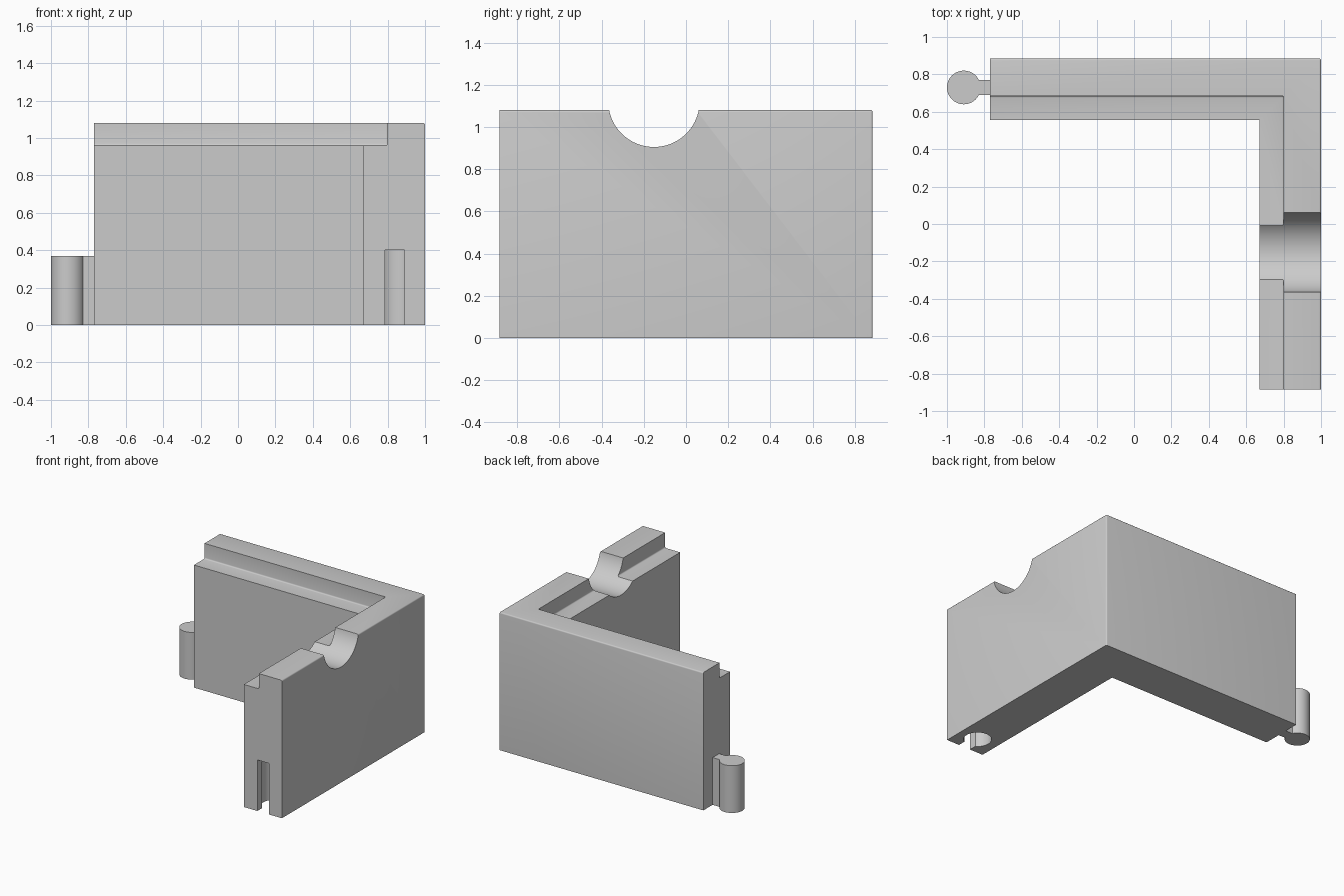
import bpy, bmesh, math
from mathutils import Vector

if "Cube" in bpy.data.objects:
    bpy.data.objects.remove(bpy.data.objects["Cube"])

grey = bpy.data.materials.new("plain grey")
grey.diffuse_color = (0.6, 0.6, 0.6, 1)
grey.use_nodes = True
grey.node_tree.nodes["Principled BSDF"].inputs["Base Color"].default_value = grey.diffuse_color

X0, X1, Y0, Y1 = -0.77, 1.0, -0.885, 0.885      # wall extents
TOP, LEDGE, LIP, THICK = 1.08, 0.96, 0.2, 0.33  # wall section


def finish(name, bm):
    bmesh.ops.recalc_face_normals(bm, faces=bm.faces)
    me = bpy.data.meshes.new(name)
    bm.to_mesh(me)
    bm.free()
    me.materials.append(grey)
    ob = bpy.data.objects.new(name, me)
    bpy.context.collection.objects.link(ob)
    return ob


def prism(name, outline, direction):
    """Extrude a closed outline of 3D points along a direction."""
    bm = bmesh.new()
    face = bm.faces.new([bm.verts.new(p) for p in outline])
    ext = bmesh.ops.extrude_face_region(bm, geom=[face])
    bmesh.ops.translate(bm, vec=direction,
                        verts=[v for v in ext["geom"] if isinstance(v, bmesh.types.BMVert)])
    return finish(name, bm)


def keyhole(cx, cy, r, half, reach, n=48):
    """Round head with a straight neck leading along +x, as a 2D outline."""
    a0 = math.asin(half / r)
    pts = [(cx + r * math.cos(a), cy + r * math.sin(a))
           for a in (a0 + (2 * math.pi - 2 * a0) * i / n for i in range(n + 1))]
    return pts + [(cx + reach, cy - half), (cx + reach, cy + half)]


# Corner wall: stepped section swept round the mitred corner
section = [(0, 0), (0, TOP), (LIP, TOP), (LIP, LEDGE), (THICK, LEDGE), (THICK, 0)]
bm = bmesh.new()
rings = [[bm.verts.new(p) for p in ring] for ring in (
    [(X0, Y1 - d, z) for d, z in section],
    [(X1 - d, Y1 - d, z) for d, z in section],
    [(X1 - d, Y0, z) for d, z in section])]
for a, b in zip(rings, rings[1:]):
    for i in range(6):
        j = (i + 1) % 6
        bm.faces.new((a[i], a[j], b[j], b[i]))
bm.faces.new(rings[0])
bm.faces.new(rings[2])
bmesh.ops.recalc_face_normals(bm, faces=bm.faces)
bmesh.ops.dissolve_limit(bm, angle_limit=0.01, verts=bm.verts, edges=bm.edges)

# Small rounding on the outer corner, outer top edge and inside of the lip
mid = rings[1]
soft = [e for e in bm.edges
        if set(e.verts) in ({mid[0], mid[1]}, {mid[2], mid[3]})
        or any(set(e.verts) == {a[k], b[k]} for k in (1, 3) for a, b in zip(rings, rings[1:]))]
bmesh.ops.bevel(bm, geom=soft, offset=0.01, segments=3, profile=0.5, affect='EDGES')
wall = finish("corner_wall", bm)

# Round notch across the top of the side wall
r, cy, cz = 0.2165, -0.152, 1.1215
notch = prism("notch_cutter", [(0.5, cy + r * math.cos(t), cz + r * math.sin(t))
                               for t in (2 * math.pi * i / 96 for i in range(96))], (0.7, 0, 0))

# Keyhole socket in the front end of the side wall
hole = [(0.838 + v, Y0 + 0.145 - u, -0.05) for u, v in keyhole(0, 0, 0.1, 0.051, 0.2)]
socket = prism("socket_cutter", hole, (0, 0, 0.45))

bpy.context.view_layer.objects.active = wall
for cutter in (notch, socket):
    mod = wall.modifiers.new("cut", 'BOOLEAN')
    mod.operation, mod.solver, mod.object = 'DIFFERENCE', 'EXACT', cutter
    bpy.ops.object.modifier_apply(modifier=mod.name)
    bpy.data.objects.remove(cutter)

# Matching connector peg on the other end
peg = prism("connector_peg", [Vector((x, y, 0)) for x, y in
                              keyhole(-0.91, 0.73, 0.09, 0.04, 0.14)], (0, 0, 0.37))

for ob in (wall, peg):
    bpy.ops.object.select_all(action='DESELECT')
    ob.select_set(True)
    bpy.context.view_layer.objects.active = ob
    bpy.ops.object.shade_smooth_by_angle(angle=math.radians(32))
